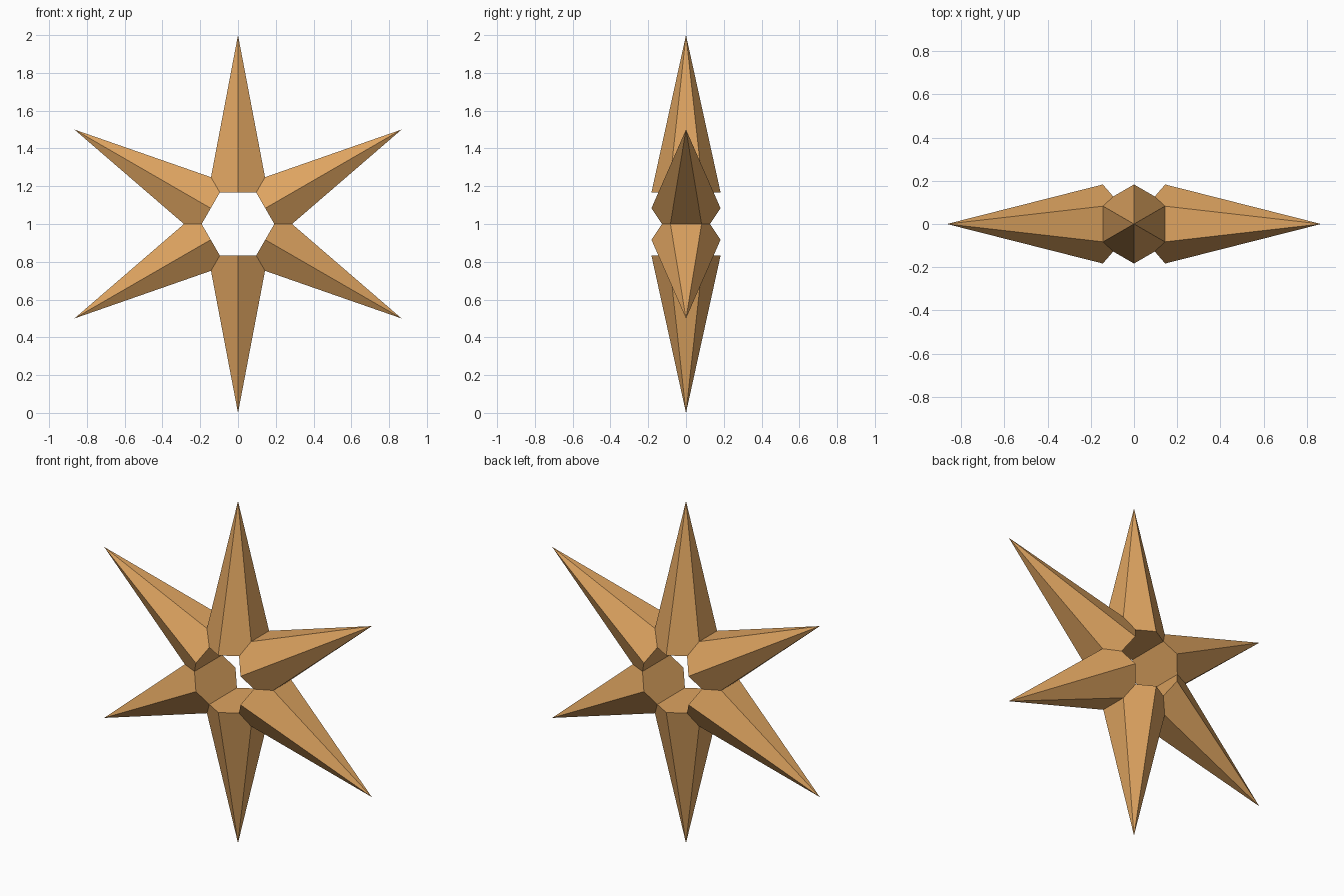
import bpy, bmesh
from math import sin, cos, pi, radians
from mathutils import Matrix, Vector

cube = bpy.data.objects.get("Cube")
if cube:
    bpy.data.objects.remove(cube, do_unlink=True)

POINTS = 6
INNER = 1 / 6          # distance from the centre to each spike's base
RADIUS = 0.183         # radius of the spike's hexagonal base
CENTRE = Vector((0, 0, 1))

# Material
tan = bpy.data.materials.new("warm_tan")
tan.use_nodes = True
colour = (0.73, 0.37, 0.118, 1)
tan.diffuse_color = colour
tan.node_tree.nodes["Principled BSDF"].inputs["Base Color"].default_value = colour


def add_spike(bm, angle):
    """Hexagonal spike, trimmed to its own sector and turned into place."""
    part = bmesh.new()
    ring = [part.verts.new((RADIUS * sin(i * pi / 3), RADIUS * cos(i * pi / 3), INNER))
            for i in range(6)]
    tip = part.verts.new((0, 0, 1))
    part.faces.new(ring)
    for i in range(6):
        part.faces.new((ring[i], ring[(i + 1) % 6], tip))

    # Mitre both sides where neighbouring spikes meet
    half = pi / POINTS
    for side in (-1, 1):
        bmesh.ops.bisect_plane(
            part, geom=part.verts[:] + part.edges[:] + part.faces[:], dist=1e-5,
            plane_co=(0, 0, 0), plane_no=(side * cos(half), 0, -sin(half)),
            clear_outer=True)

    part.transform(Matrix.Rotation(angle, 4, "Y"))
    piece = bpy.data.meshes.new("spike_piece")
    part.to_mesh(piece)
    part.free()
    bm.from_mesh(piece)
    bpy.data.meshes.remove(piece)


# Star ring: six spikes welded along their mitred edges
bm = bmesh.new()
for n in range(POINTS):
    add_spike(bm, radians(n * 360 / POINTS))
bmesh.ops.remove_doubles(bm, verts=bm.verts[:], dist=1e-4)
bmesh.ops.recalc_face_normals(bm, faces=bm.faces[:])
bmesh.ops.translate(bm, verts=bm.verts[:], vec=CENTRE)

mesh = bpy.data.meshes.new("six_pointed_star")
bm.to_mesh(mesh)
bm.free()
mesh.materials.append(tan)
star = bpy.data.objects.new("six_pointed_star", mesh)
bpy.context.collection.objects.link(star)
